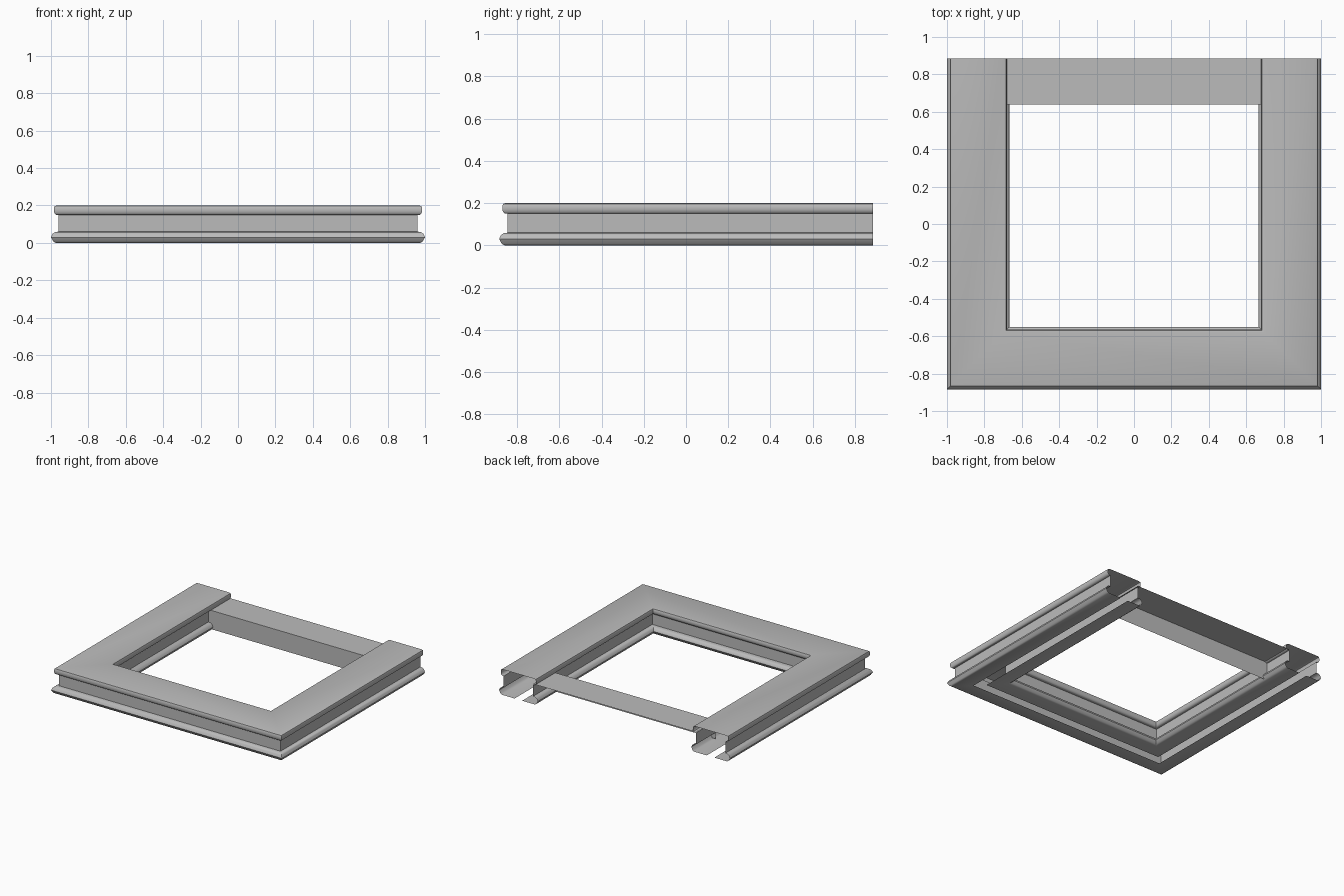
import bpy, bmesh, math

cube = bpy.data.objects.get("Cube")
if cube:
    bpy.data.objects.remove(cube, do_unlink=True)

grey = bpy.data.materials.new("plain grey")
grey.use_nodes = True
colour = (0.5, 0.5, 0.5, 1)
grey.diffuse_color = colour
grey.node_tree.nodes["Principled BSDF"].inputs["Base Color"].default_value = colour

BACK = 0.885           # y of the open back ends
CENTRE = 0.8325        # x of the middle of a side rail
INSET = 2 * CENTRE     # mirrors the profile about the rail centre


def sheet(name, rows):
    """Skin rows of points into an open sheet."""
    bm = bmesh.new()
    grid = [[bm.verts.new(p) for p in row] for row in rows]
    for a, b in zip(grid, grid[1:]):
        for i in range(len(a) - 1):
            bm.faces.new((a[i], a[i + 1], b[i + 1], b[i]))
    bmesh.ops.recalc_face_normals(bm, faces=bm.faces)
    if max(bm.faces, key=lambda f: f.calc_center_median().z).normal.z < 0:
        bmesh.ops.reverse_faces(bm, faces=bm.faces)
    mesh = bpy.data.meshes.new(name)
    bm.to_mesh(mesh)
    bm.free()
    mesh.materials.append(grey)
    obj = bpy.data.objects.new(name, mesh)
    bpy.context.collection.objects.link(obj)
    bpy.ops.object.select_all(action="DESELECT")
    obj.select_set(True)
    bpy.context.view_layer.objects.active = obj
    bpy.ops.object.shade_smooth_by_angle(angle=math.radians(40))
    return obj


# Channel cross-section: outer half from the bottom slot up to the top, then mirrored
half = [(0.865, 0.0), (0.975, 0.0), (0.988, 0.008), (1.0, 0.03), (0.992, 0.048),
        (0.978, 0.058), (0.96, 0.06), (0.96, 0.15), (0.972, 0.15), (0.981, 0.157),
        (0.985, 0.17), (0.985, 0.185), (0.981, 0.196), (0.97, 0.2)]
profile = half + [(INSET - s, z) for s, z in reversed(half)]


# Mitred U-shaped frame: left rail, front rail, right rail
def station(side, at_back):
    return [(side * s, BACK if at_back else CENTRE - s - (CENTRE - 0.115), z)
            if at_back else (side * s, 0.115 - s, z) for s, z in profile]


sheet("frame_channel", [station(1, True), station(1, False),
                        station(-1, False), station(-1, True)])

# Folded panel bridging the two side rails at the back
fold = [(BACK, 0.157), (0.64, 0.157), (0.64, 0.01)]
sheet("back_panel", [[(x, y, z) for y, z in fold] for x in (-0.705, 0.705)])
